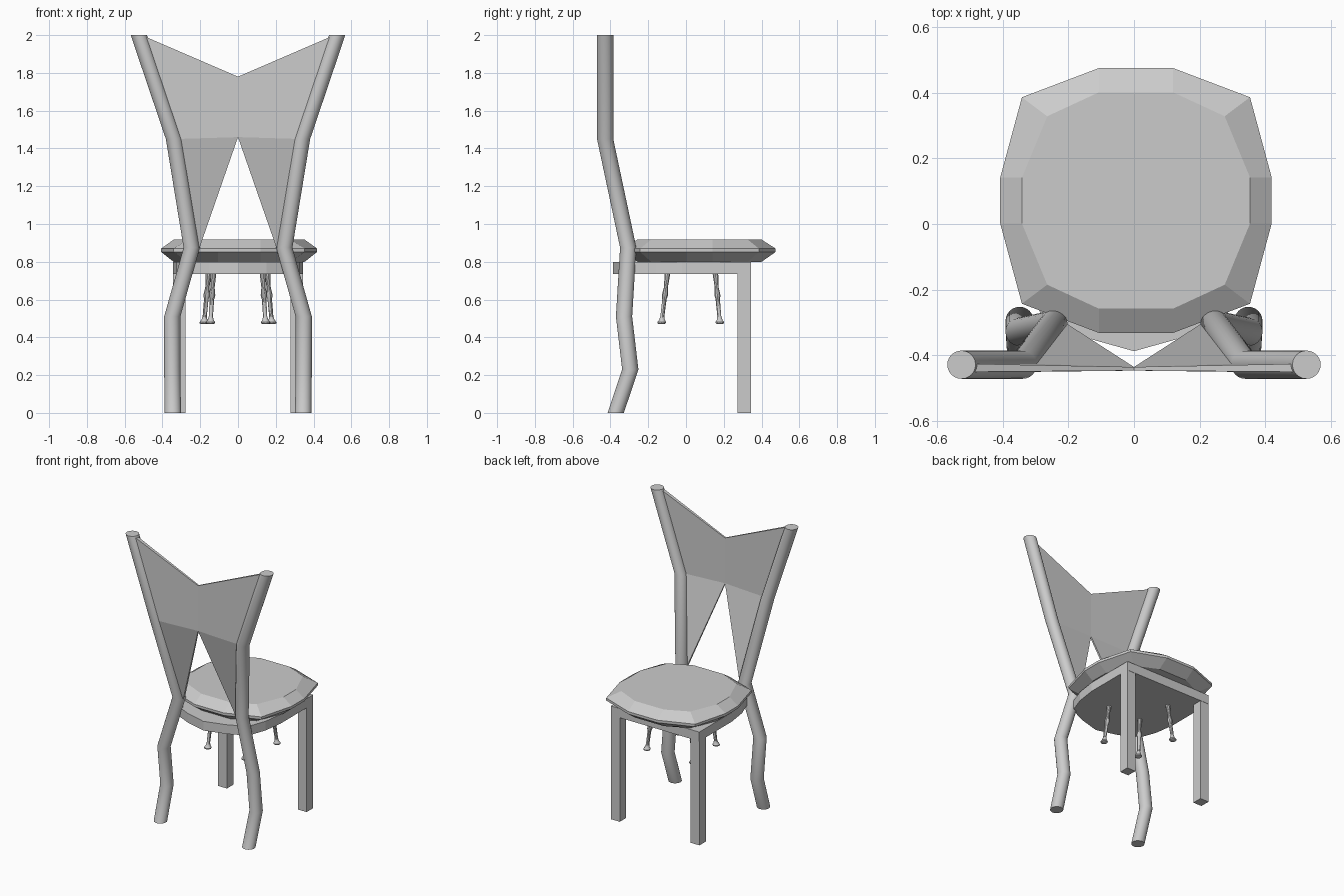
import bpy, bmesh
from math import cos, sin, pi
from mathutils import Vector

if "Cube" in bpy.data.objects:
    bpy.data.objects.remove(bpy.data.objects["Cube"])


def finish(name, bm, smooth=False):
    bmesh.ops.recalc_face_normals(bm, faces=bm.faces)
    me = bpy.data.meshes.new(name)
    bm.to_mesh(me)
    bm.free()
    ob = bpy.data.objects.new(name, me)
    bpy.context.collection.objects.link(ob)
    if smooth:
        bpy.ops.object.select_all(action='DESELECT')
        ob.select_set(True)
        bpy.context.view_layer.objects.active = ob
        bpy.ops.object.shade_smooth_by_angle(angle=0.6)
    return ob


def loft(name, rings, smooth=False):
    """Skin a list of equally sized point rings and cap both ends."""
    bm = bmesh.new()
    vs = [[bm.verts.new(p) for p in ring] for ring in rings]
    n = len(vs[0])
    for a, b in zip(vs, vs[1:]):
        for i in range(n):
            j = (i + 1) % n
            bm.faces.new((a[i], a[j], b[j], b[i]))
    bm.faces.new(vs[0])
    bm.faces.new(vs[-1])
    return finish(name, bm, smooth)


def circle(c, r, n):
    return [(c[0] + r * cos(2 * pi * i / n), c[1] + r * sin(2 * pi * i / n), c[2])
            for i in range(n)]


# Crooked posts: horizontal circles swept along a bent path
PATH = [(.345, -.372, 0), (.348, -.295, .23), (.348, -.328, .51),
        (.245, -.306, .875), (.339, -.428, 1.45), (.525, -.428, 2)]
# Small spindles hanging below the seat: fraction along the axis, radius
SPINDLE = [(0, .016), (.3, .011), (.38, .015), (.45, .017), (.52, .012),
           (.85, .011), (.92, .016), (.96, .024), (.985, .023), (1, .014)]
SPINDLE_ENDS = [((.13, -.097, .745), (.146, -.13, .47)),
                ((.155, .155, .745), (.18, .18, .47))]

for s, side in ((-1, "left"), (1, "right")):
    loft(side + "_post", [circle((s * x, y, z), .043, 24) for x, y, z in PATH], True)

    for (top, bot), where in zip(SPINDLE_ENDS, ("front", "rear")):
        a = Vector((s * top[0], *top[1:]))
        b = Vector((s * bot[0], *bot[1:]))
        loft(f"{where}_{side}_spindle",
             [circle(a.lerp(b, t), r, 10) for t, r in SPINDLE], True)

    # Square leg
    loft(side + "_square_leg",
         [[(s * x, y, z) for x, y in ((.277, .272), (.345, .272), (.345, .343), (.277, .343))]
          for z in (0, .74)])

# Seat base with a pointed front
half = [(.345, .345), (.345, -.02), (.325, -.16), (.28, -.285), (.15, -.345)]
outline = half + [(0, -.387)] + [(-x, y) for x, y in reversed(half)]
loft("seat_base", [[(x, y, z) for x, y in outline] for z in (.735, .8)])


# Faceted twelve-sided cushion
def cushion_ring(corners, z):
    q = corners + [(-x, y) for x, y in reversed(corners)]
    q += [(-x, -y) for x, y in q]
    return [(.006 + x, .0715 + y * .997, z) for x, y in q]


outer = [(.413, .07), (.347, .33 - .015), (.113, .404)]
inner = [(.347, .07), (.27, .257), (.113, .33)]
loft("seat_cushion", [cushion_ring(inner, .8), cushion_ring(outer, .852),
                      cushion_ring(outer, .87), cushion_ring(inner, .917)])

# Back panel: notched top, two points running down to the posts
# each point: x, z, y of the seat side, y of the outer side
PANEL = [(.51, 2, -.425, -.45), (0, 1.78, -.435, -.446), (0, 1.46, -.435, -.446),
         (.325, 1.45, -.425, -.45), (.205, .87, -.303, -.32), (.235, .87, -.303, -.32)]
bm = bmesh.new()
for s in (-1, 1):
    f = [bm.verts.new((s * x, y, z)) for x, z, y, _ in PANEL]
    b = [bm.verts.new((s * x, y, z)) for x, z, _, y in PANEL]
    for v in (f, b):
        bm.faces.new((v[0], v[1], v[2], v[3]))
        bm.faces.new((v[3], v[2], v[4], v[5]))
    for i, j in ((0, 1), (2, 4), (4, 5), (5, 3), (3, 0)):
        bm.faces.new((f[i], f[j], b[j], b[i]))
bmesh.ops.remove_doubles(bm, verts=bm.verts, dist=.0005)
finish("back_panel", bm)
